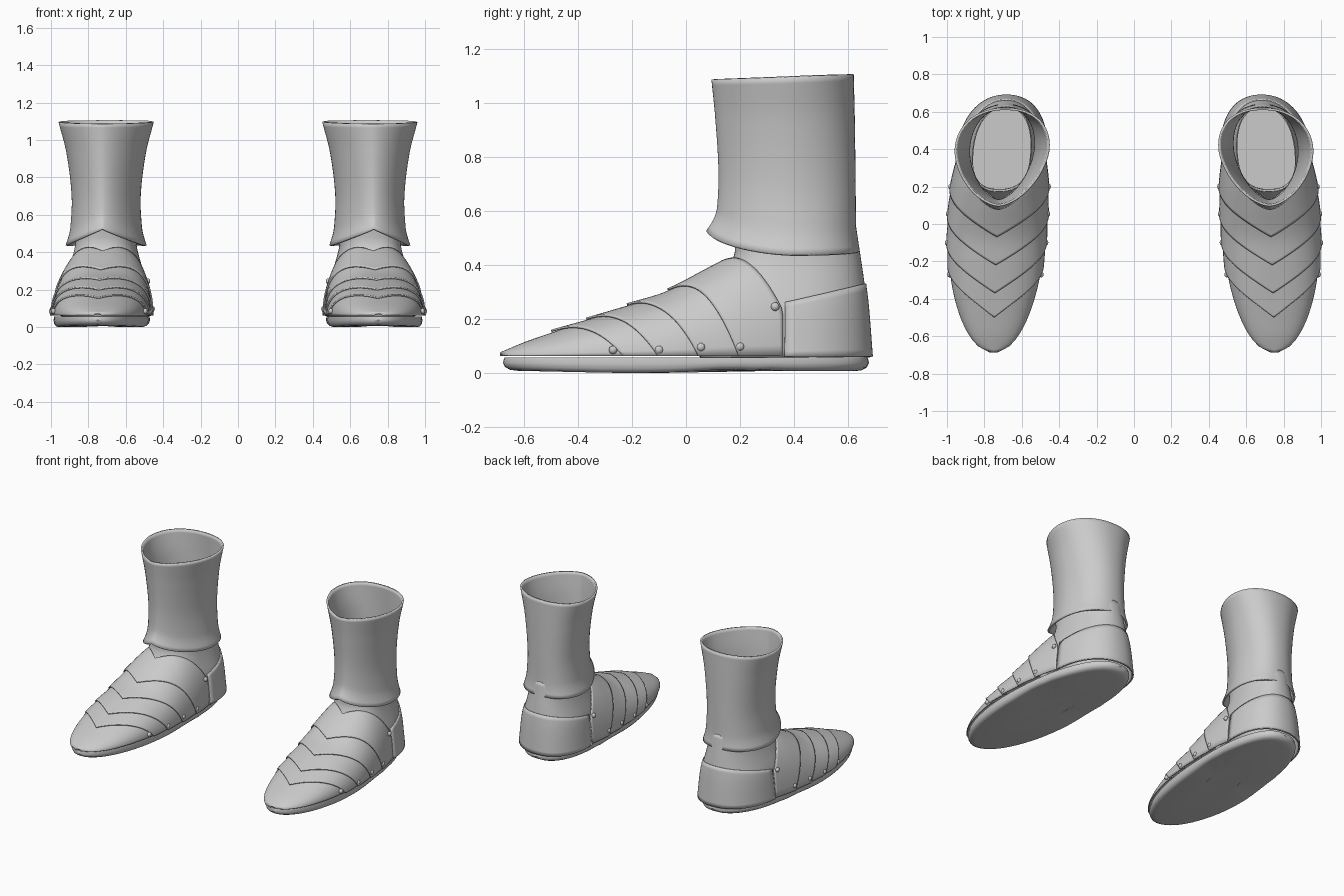
import bpy, bmesh, math
from mathutils import Vector

cube = bpy.data.objects.get("Cube")
if cube:
    bpy.data.objects.remove(cube)

steel = bpy.data.materials.new("plain steel grey")
steel.use_nodes = True
steel.diffuse_color = (0.6, 0.6, 0.6, 1)
steel.node_tree.nodes["Principled BSDF"].inputs["Base Color"].default_value = (0.6, 0.6, 0.6, 1)

SOLE_TOP = 0.06
ANKLE_Y = 0.38
SHAFT_Y = 0.40


def curve(table, x):
    """Smooth interpolation through rows of (x, value, value...)."""
    x = min(max(x, table[0][0]), table[-1][0])
    i = 0
    while i < len(table) - 2 and x > table[i + 1][0]:
        i += 1
    a, b = table[i], table[i + 1]
    p, q = table[max(i - 1, 0)], table[min(i + 2, len(table) - 1)]
    d = b[0] - a[0]
    t = (x - a[0]) / d
    out = []
    for k in range(1, len(a)):
        m0 = (b[k] - p[k]) / (b[0] - p[0]) * d
        m1 = (q[k] - a[k]) / (q[0] - a[0]) * d
        out.append(a[k] * (1 + 2 * t) * (1 - t) ** 2 + m0 * t * (1 - t) ** 2
                   + b[k] * t * t * (3 - 2 * t) + m1 * t * t * (t - 1))
    return out


def power(v, n):
    return math.copysign(abs(v) ** (2 / n), v)


def centre_x(y):
    return 0.73 - 0.05 * y - 0.03 * y * y


def half_width(y):
    n = 2 if y < 0 else 2.4
    return 0.262 * max(0, 1 - abs(y / 0.69) ** n) ** (1 / n)


def finish(obj, thickness=0):
    obj.data.materials.append(steel)
    if thickness:
        mod = obj.modifiers.new("plate thickness", "SOLIDIFY")
        mod.thickness = thickness
        mod.offset = -1
    bpy.ops.object.select_all(action="DESELECT")
    obj.select_set(True)
    bpy.context.view_layer.objects.active = obj
    bpy.ops.object.shade_smooth_by_angle(angle=math.radians(40))


def surface(name, rows, side, closed=False, caps=False, thickness=0):
    """Skin a grid of points, facing outward."""
    bm = bmesh.new()
    grid = [[bm.verts.new((x * side, y, z)) for x, y, z in row] for row in rows]
    n = len(grid[0])
    for r0, r1 in zip(grid, grid[1:]):
        for j in range(n if closed else n - 1):
            k = (j + 1) % n
            bm.faces.new((r0[j], r0[k], r1[k], r1[j]))
    if caps:
        bm.faces.new(grid[0][::-1])
        bm.faces.new(grid[-1])
    bmesh.ops.remove_doubles(bm, verts=bm.verts, dist=0.0002)
    bm.normal_update()
    mid = sum((v.co for v in bm.verts), Vector()) / len(bm.verts)
    if sum(f.normal.dot(f.calc_center_median() - mid) * f.calc_area() for f in bm.faces) < 0:
        bmesh.ops.reverse_faces(bm, faces=bm.faces[:])
    mesh = bpy.data.meshes.new(name)
    bm.to_mesh(mesh)
    bm.free()
    obj = bpy.data.objects.new(name, mesh)
    bpy.context.collection.objects.link(obj)
    finish(obj, thickness)


def span(a, b, n):
    return [a + (b - a) * i / n for i in range(n + 1)]


# Top line of the foot: y, height above the sole
INSTEP = [(-0.69, 0.012), (-0.6, 0.05), (-0.5, 0.085), (-0.37, 0.13), (-0.22, 0.183),
          (-0.07, 0.238), (0.1, 0.335), (0.2, 0.39), (0.36, 0.45)]


def foot_point(y, t, lift=0):
    a = t * math.pi / 2
    w, h = half_width(y) + lift, curve(INSTEP, y)[0] + lift
    return (centre_x(y) + w * power(math.sin(a), 2.1), y,
            SOLE_TOP + 0.003 + h * power(max(math.cos(a), 0), 2.1))


def foot_plate(name, front, back, side, lift):
    """Arched plate between two edge lines; its front edge stands proud."""
    rows = []
    for v in span(0, 1, 14):
        rows.append([foot_point(front(t) * (1 - v) + back(t) * v, t, lift * (1 - v))
                     for t in span(-1, 1, 40)])
    surface(name, rows, side, thickness=0.008)


def chevron(y):
    return lambda t: y + 0.265 * abs(t)


# Ankle outline by height: z, half width, front reach, back reach
ANKLE = [(0.06, 0.235, 0.33, 0.306), (0.25, 0.213, 0.28, 0.291), (0.36, 0.181, 0.24, 0.277),
         (0.44, 0.162, 0.2, 0.265), (0.54, 0.158, 0.21, 0.25)]


def ankle_point(z, a, grow=0):
    w, front, back = curve(ANKLE, z)
    s = math.sin(a)
    n, reach = (2.2, back) if s > 0 else (2.5, front)
    y = ANKLE_Y + (reach + grow) * power(s, n)
    return centre_x(y) + (w + grow) * power(math.cos(a), n), y, z


# Shaft outline from hem to top: fraction, half width, front reach, back reach
SHAFT = [(0, 0.216, 0.325, 0.241), (0.06, 0.203, 0.302, 0.234), (0.14, 0.191, 0.286, 0.23),
         (0.4, 0.184, 0.28, 0.228), (0.75, 0.212, 0.292, 0.225), (1, 0.254, 0.306, 0.221)]


def shaft_point(v, a):
    w, front, back = curve(SHAFT, v)
    s = math.sin(a)
    n, reach = (2.2, back) if s > 0 else (1.7, front)
    y = SHAFT_Y + reach * power(s, n)
    side_frac = abs(power(math.cos(a), n))
    hem = 0.437 + (0.09 if s < 0 else 0.012) * (1 - side_frac)
    top = 1.096 + 0.01 * power(s, 2)
    return centre_x(y) + w * power(math.cos(a), n), y, hem + (top - hem) * v


def sole_ring(scale, z):
    ring = []
    for a in span(0, 2 * math.pi, 64)[:-1]:
        y = -0.678 * math.cos(a)
        w = half_width(y * 0.69 / 0.678) * 0.97
        arch = 0.012 * math.exp(-((y - 0.17) / 0.16) ** 2) + 0.02 * max(0, -y - 0.3)
        arch = (arch + (0.006 if y > 0.3 else 0)) * (1 - z / 0.057)
        ring.append((centre_x(y) + math.copysign(w, math.sin(a)) * scale,
                     y * (0.2 + 0.8 * scale) if scale > 0.8 else y * scale, z + arch))
    return ring


def rivet(name, y, z, side, out):
    """Small domed rivet set against the foot wall."""
    h = curve(INSTEP, y)[0]
    t = out * math.acos(min(1, ((z - SOLE_TOP) / h) ** 1.05)) * 2 / math.pi
    x = foot_point(y, t, 0.006)[0]
    bpy.ops.mesh.primitive_uv_sphere_add(segments=10, ring_count=6, radius=0.016,
                                         location=(x * side, y, z),
                                         rotation=(0, math.pi / 2, 0))
    obj = bpy.context.object
    obj.name = name
    obj.scale = (1, 1, 0.8)
    finish(obj)


EDGES = [-0.5, -0.37, -0.22, -0.07]
RIVETS = [(-0.27, 0.085), (-0.1, 0.085), (0.055, 0.095), (0.2, 0.097), (0.33, 0.245)]
FULL = span(0, 2 * math.pi, 72)[:-1]

for side, label in ((1, "left"), (-1, "right")):
    # Sole
    surface(label + "_sole", [sole_ring(s, z) for s, z in
            ((0.4, 0), (0.9, 0), (0.95, 0.004), (0.985, 0.016), (1, 0.035), (0.99, 0.057))],
            side, closed=True, caps=True)

    # Toe cap, overlapping lames and the vamp
    foot_plate(label + "_toe_cap", lambda t: -0.688, chevron(EDGES[0] + 0.03), side, 0)
    for i, edge in enumerate(EDGES[:-1]):
        foot_plate(f"{label}_lame_{i + 1}", chevron(edge), chevron(EDGES[i + 1] + 0.03), side, 0.011)
    foot_plate(label + "_vamp", chevron(EDGES[-1]),
               lambda t: 0.12 + 0.24 * min(1, abs(t) / 0.77), side, 0.011)

    # Ankle and heel counter
    surface(label + "_ankle", [[ankle_point(z, a) for a in FULL] for z in span(0.058, 0.54, 16)],
            side, closed=True, thickness=0.006)
    counter = []
    for v in span(0, 1, 10):
        row = []
        for a in span(-0.02, math.pi + 0.02, 40):
            top = 0.26 + 0.07 * (ankle_point(0.3, a)[1] - 0.36) / 0.3
            row.append(ankle_point(0.06 + (top - 0.06) * v, a, 0.006))
        counter.append(row)
    surface(label + "_heel_counter", counter, side, thickness=0.008)

    # Flared shaft with a keeled front and pointed hem
    surface(label + "_shaft", [[shaft_point(v, a) for a in FULL] for v in span(0, 1, 28)],
            side, closed=True, thickness=0.012)

    # Rivets along both sides
    for i, (y, z) in enumerate(RIVETS):
        for out, where in ((1, "outer"), (-1, "inner")):
            rivet(f"{label}_{where}_rivet_{i + 1}", y, z, side, out)
